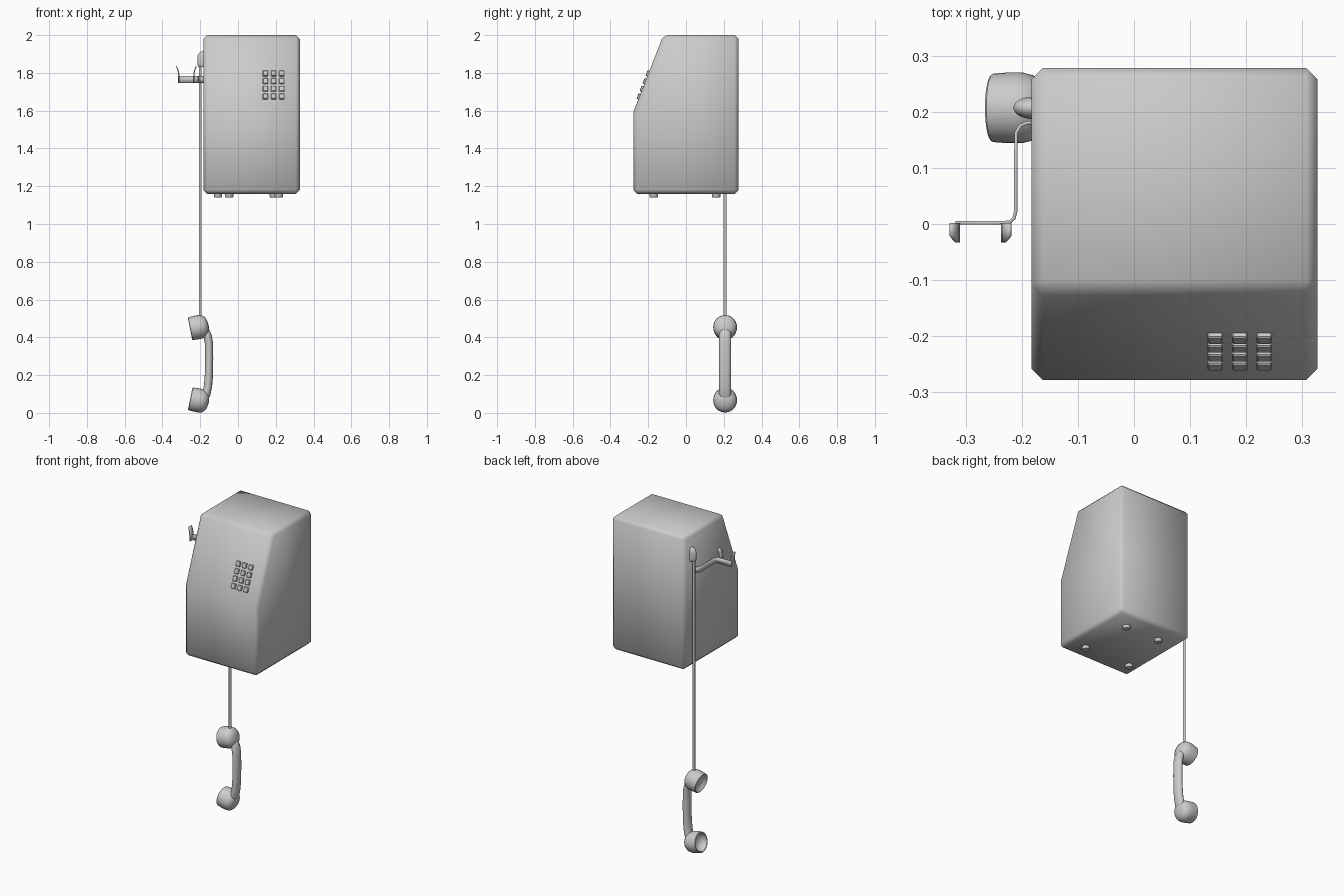
import bpy, math
from mathutils import Vector as V

if "Cube" in bpy.data.objects:
    bpy.data.objects.remove(bpy.data.objects["Cube"])

def make(name, verts, faces, angle=40):
    me = bpy.data.meshes.new(name)
    me.from_pydata([tuple(v) for v in verts], [], faces)
    ob = bpy.data.objects.new(name, me)
    bpy.context.collection.objects.link(ob)
    bpy.ops.object.select_all(action='DESELECT')
    ob.select_set(True)
    bpy.context.view_layer.objects.active = ob
    bpy.ops.object.mode_set(mode='EDIT')
    bpy.ops.mesh.select_all(action='SELECT')
    bpy.ops.mesh.normals_make_consistent(inside=False)
    bpy.ops.object.mode_set(mode='OBJECT')
    if angle >= 180:
        bpy.ops.object.shade_smooth()
    elif angle:
        bpy.ops.object.shade_smooth_by_angle(angle=math.radians(angle))
    return ob

def loft(name, rings, n=24, angle=40):
    """Skin elliptical rings given as (centre, half-axis u, half-axis v)."""
    verts, faces = [], []
    for c, u, v in rings:
        for k in range(n):
            a = 2 * math.pi * k / n
            verts.append(V(c) + V(u) * math.cos(a) + V(v) * math.sin(a))
    for r in range(len(rings) - 1):
        for k in range(n):
            j = (k + 1) % n
            faces.append((r*n + k, r*n + j, r*n + n + j, r*n + n + k))
    faces += [tuple(range(n)), tuple(range(len(verts) - n, len(verts)))]
    return make(name, verts, faces, angle)

def lathe(name, base, axis, profile, n=28):
    """Revolve (distance, radius) pairs about an axis lying in the xz plane."""
    d = V(axis).normalized()
    u = V((0, 1, 0))
    w = d.cross(u)
    return loft(name, [(V(base) + d * t, u * r, w * r) for t, r in profile], n)

def strip(name, pts, vec, thick):
    """Bent metal strip: a path extruded along vec and thickened."""
    n = len(pts)
    verts = [V(p) for p in pts] + [V(p) + V(vec) for p in pts]
    ob = make(name, verts, [(i, i+1, n+i+1, n+i) for i in range(n-1)], 40)
    m = ob.modifiers.new("thickness", 'SOLIDIFY')
    m.thickness, m.offset = thick, 0
    return ob

# Housing: side profile extruded across x, chamfered and smooth shaded
prof = [(-.278, 1.16), (.278, 1.16), (.278, 2), (-.12, 2), (-.278, 1.595)]
verts = [(x, y, z) for x in (-.183, .327) for y, z in prof]
faces = [tuple(range(5)), tuple(range(5, 10))]
faces += [(i, (i+1) % 5, (i+1) % 5 + 5, i + 5) for i in range(5)]
body = make("housing", verts, faces, 180)
bev = body.modifiers.new("chamfer", 'BEVEL')
bev.width, bev.segments, bev.limit_method = .02, 1, 'ANGLE'
bev.angle_limit = math.radians(30)

# Keypad on the sloped face
slope = (.278 - .12) / .405
tilt = -math.atan(slope)
for r in range(4):
    for c in range(3):
        z = 1.796 - .0407 * r
        y = -.278 + (z - 1.595) * slope
        bpy.ops.mesh.primitive_cube_add(size=1, location=(.145 + .0435*c, y, z),
                                        rotation=(tilt, 0, 0))
        key = bpy.context.object
        key.name = f"key_{r}_{c}"
        key.scale = (.028, .02, .031)
        bpy.ops.object.transform_apply(location=False, rotation=False, scale=True)
        b = key.modifiers.new("edge", 'BEVEL')
        b.width, b.segments = .003, 1

# Feet under the housing
for i, (x, y) in enumerate([(.19, .16), (-.047, .16), (.216, -.17), (-.106, -.17)]):
    lathe(f"foot_{i}", (x, y, 1.165), (0, 0, -1), [(0, .022), (.02, .022), (.024, .019)], 16)

# Cord outlet: half capsule on the side wall
Y = .207
loft("cord_outlet", [((-.18, Y, z), (.035*s, 0, 0), (0, .02*s, 0)) for z, s in
     [(1.832, .8), (1.838, .95), (1.85, 1), (1.885, 1), (1.9, .88), (1.91, .6), (1.915, .2)]])

# Cord
lathe("cord", (-.2, Y, .495), (0, 0, 1), [(0, .008), (1.345, .008)], 10)

# Handset grip
grip = [(-.195, .462, .7), (-.175, .44, .95), (-.161, .408, 1), (-.154, .37, 1), (-.153, .29, 1),
        (-.154, .2, 1), (-.159, .14, 1), (-.167, .1, 1), (-.18, .07, .95), (-.195, .05, .7)]
rings = []
for i, (x, z, s) in enumerate(grip):
    a, b = grip[max(i-1, 0)], grip[min(i+1, len(grip)-1)]
    t = V((b[0]-a[0], 0, b[1]-a[1])).normalized()
    rings.append(((x, Y, z), V((-t.z, 0, t.x)) * .022 * s, V((0, .032 * s, 0))))
loft("handset_grip", rings, 20, 60)

# Ear and mouth cups with dished faces, tilted towards the middle
cup = [(.022, .004), (.021, .03), (.014, .046), (.002, .054), (0, .058), (.003, .061), (.03, .063),
       (.055, .063), (.075, .058), (.089, .046), (.097, .028), (.1, .006)]
lathe("ear_cup", (-.254, Y, .445), (.98, 0, .2), cup)
mouth = [(.04, .004), (.038, .03), (.025, .046)] + cup[3:]
lathe("mouth_cup", (-.253, Y, .075), (.98, 0, -.2), mouth)

# Hook: bent flat arm and two flared prongs
arm = [(-.175, .181), (-.192, .18), (-.203, .175), (-.21, .163), (-.211, .1), (-.211, .022),
       (-.214, .01), (-.221, .004), (-.235, .002), (-.318, .002)]
strip("hook_arm", [(x, y, 1.747) for x, y in arm], (0, 0, .036), .006)

def prong(name, x, side):
    pts = [(0, 1.75), (0, 1.785), (.002, 1.803), (.006, 1.818), (.013, 1.835)]
    ob = strip(name, [(x + side*d, .002, z) for d, z in pts], (0, -.035, 0), .006)
    ob.data.vertices[9].co.y += .012      # rounded-off tip
    ob.data.vertices[8].co.y += .003

prong("hook_prong_outer", -.313, -1)
prong("hook_prong_inner", -.234, 1)
